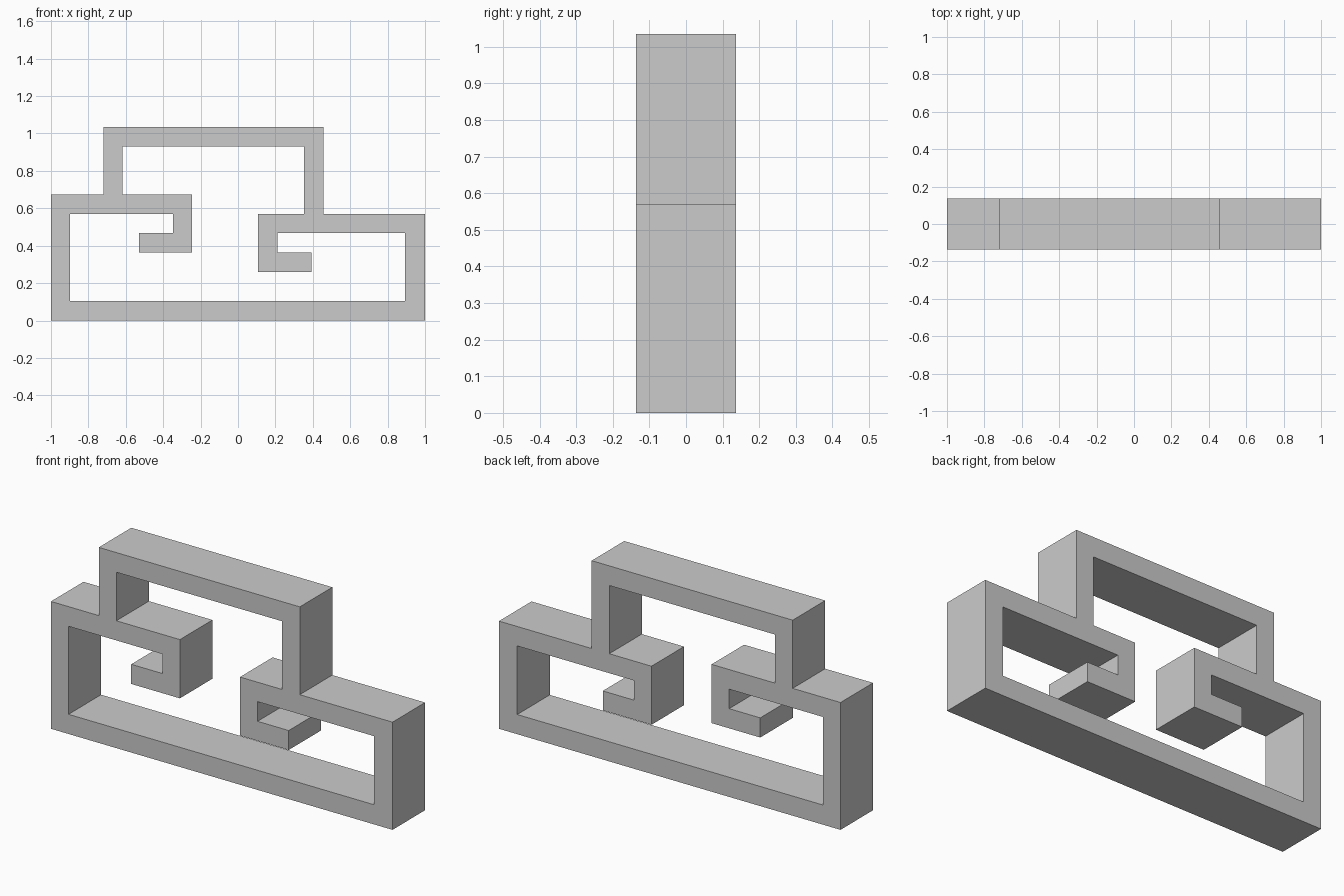
import bpy
from math import pi

if "Cube" in bpy.data.objects:
    bpy.data.objects.remove(bpy.data.objects["Cube"])

HALF_DEPTH = 0.136

# Outer silhouette of the stepped frame (x, z)
outer = [(-1, 0), (1, 0), (1, 0.57), (0.457, 0.57), (0.457, 1.035),
         (-0.72, 1.035), (-0.72, 0.674), (-1, 0.674)]

# Single inner opening, winding around both hooked scroll ends
inner = [(-0.897, 0.104), (0.893, 0.104), (0.893, 0.467),
         # right hook
         (0.21, 0.467), (0.21, 0.363), (0.392, 0.363), (0.392, 0.26),
         (0.107, 0.26), (0.107, 0.57),
         # upper arch
         (0.354, 0.57), (0.354, 0.931), (-0.617, 0.931), (-0.617, 0.674),
         # left hook
         (-0.245, 0.674), (-0.245, 0.363), (-0.53, 0.363), (-0.53, 0.467),
         (-0.348, 0.467), (-0.348, 0.57), (-0.897, 0.57)]

# Filled flat profile with depth, stood upright
profile = bpy.data.curves.new("scroll_frame", 'CURVE')
profile.dimensions = '2D'
profile.fill_mode = 'BOTH'
profile.extrude = HALF_DEPTH
for loop in (outer, inner):
    spline = profile.splines.new('POLY')
    spline.points.add(len(loop) - 1)
    for point, (x, z) in zip(spline.points, loop):
        point.co = (x, z, 0, 1)
    spline.use_cyclic_u = True

frame = bpy.data.objects.new("scroll_frame", profile)
bpy.context.collection.objects.link(frame)
frame.rotation_euler = (pi / 2, 0, 0)

# Convert to a flat-faced mesh
bpy.context.view_layer.objects.active = frame
frame.select_set(True)
bpy.ops.object.convert(target='MESH')
bpy.ops.object.transform_apply(location=False, rotation=True, scale=False)
frame = bpy.context.object
bpy.ops.object.mode_set(mode='EDIT')
bpy.ops.mesh.select_all(action='SELECT')
bpy.ops.mesh.remove_doubles(threshold=0.0001)
bpy.ops.mesh.normals_make_consistent(inside=False)
bpy.ops.object.mode_set(mode='OBJECT')
bpy.ops.object.shade_flat()
